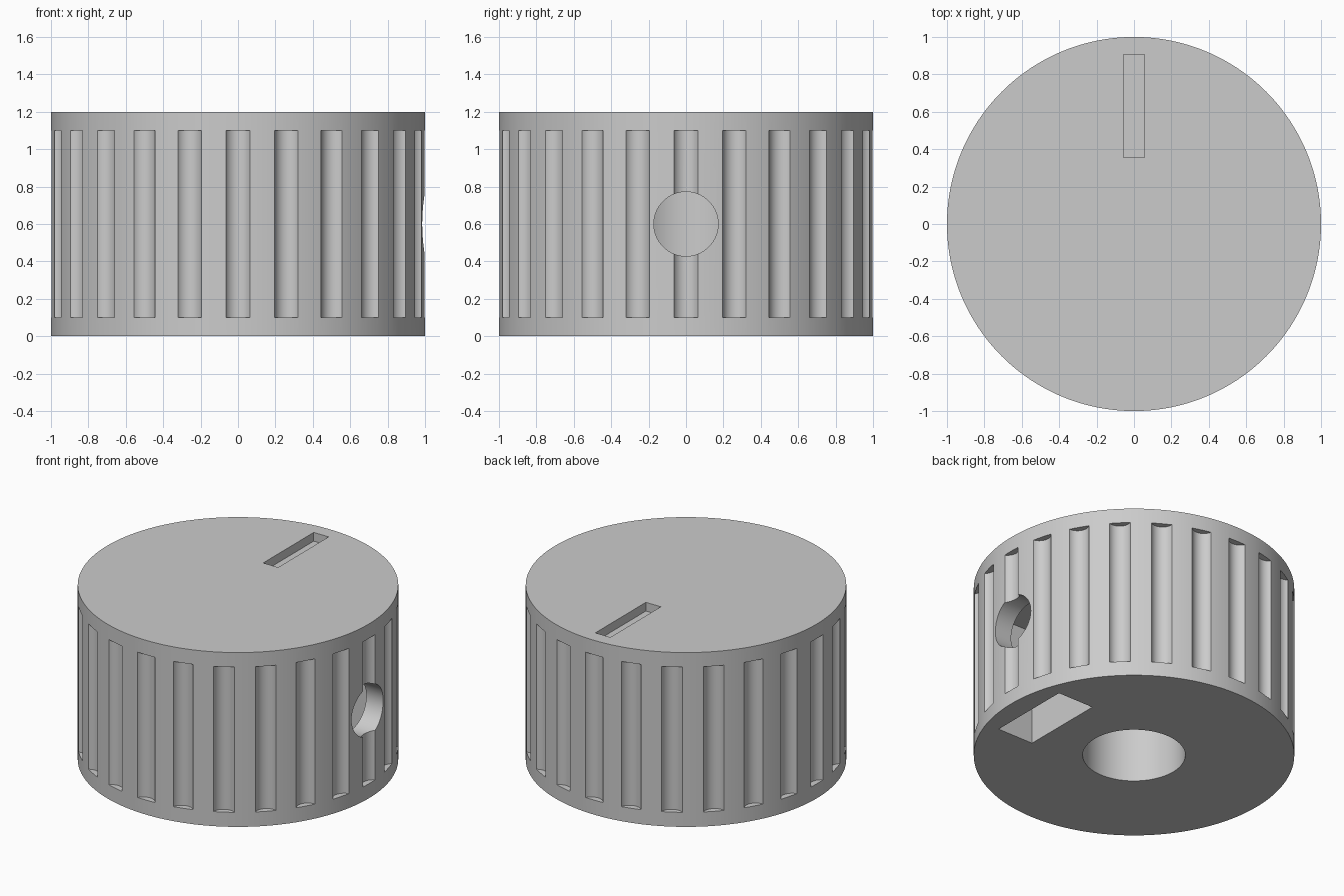
import bpy
import bmesh
from math import cos, sin, tau, pi
from mathutils import Matrix

cube = bpy.data.objects.get("Cube")
if cube:
    bpy.data.objects.remove(cube, do_unlink=True)

HEIGHT = 1.2
GROOVES = 24

grey = bpy.data.materials.new("light grey plastic")
grey.use_nodes = True
grey.diffuse_color = (0.6, 0.6, 0.6, 1)
grey.node_tree.nodes["Principled BSDF"].inputs["Base Color"].default_value = grey.diffuse_color


def add_cylinder(bm, radius, depth, matrix, sides):
    bmesh.ops.create_cone(bm, cap_ends=True, segments=sides, radius1=radius,
                          radius2=radius, depth=depth, matrix=matrix)


def add_box(bm, low, high):
    middle = [(a + b) / 2 for a, b in zip(low, high)]
    size = [b - a for a, b in zip(low, high)]
    bmesh.ops.create_cube(bm, size=1,
                          matrix=Matrix.Translation(middle) @ Matrix.Diagonal((*size, 1)))


def finish(bm, name):
    mesh = bpy.data.meshes.new(name)
    bm.to_mesh(mesh)
    bm.free()
    mesh.materials.append(grey)
    obj = bpy.data.objects.new(name, mesh)
    bpy.context.collection.objects.link(obj)
    return obj


# Knob body
bm = bmesh.new()
add_cylinder(bm, 1, HEIGHT, Matrix.Translation((0, 0, HEIGHT / 2)), 192)
knob = finish(bm, "knob_body")

cutters = []

# Grip grooves around the side
bm = bmesh.new()
for i in range(GROOVES):
    angle = tau * i / GROOVES
    place = Matrix.Translation((1.031 * cos(angle), 1.031 * sin(angle), HEIGHT / 2))
    add_cylinder(bm, 0.073, 1.0, place @ Matrix.Rotation(angle, 4, "Z"), 48)
cutters.append(finish(bm, "grip_groove_cutter"))

# Shaft bore from below
bm = bmesh.new()
add_cylinder(bm, 0.32, 2, Matrix.Translation((0, 0, 0)), 96)
cutters.append(finish(bm, "shaft_bore_cutter"))

# Nut slot from below
bm = bmesh.new()
add_box(bm, (0.585, -0.293, -0.1), (0.857, 0.293, 0.8))
cutters.append(finish(bm, "nut_slot_cutter"))

# Set screw hole from the side into the bore
bm = bmesh.new()
add_cylinder(bm, 0.172, 1.1, Matrix.Translation((0.65, 0, 0.6)) @ Matrix.Rotation(pi / 2, 4, "Y"), 64)
cutters.append(finish(bm, "screw_hole_cutter"))

# Pointer recess in the top
bm = bmesh.new()
add_box(bm, (-0.057, 0.355, HEIGHT - 0.06), (0.057, 0.905, HEIGHT + 0.1))
cutters.append(finish(bm, "pointer_recess_cutter"))

# Cut everything, then drop the cutters
bpy.ops.object.select_all(action="DESELECT")
knob.select_set(True)
bpy.context.view_layer.objects.active = knob
for cutter in cutters:
    cutter.hide_render = True
    cut = knob.modifiers.new(cutter.name, "BOOLEAN")
    cut.operation = "DIFFERENCE"
    cut.solver = "EXACT"
    cut.object = cutter
    bpy.ops.object.modifier_apply(modifier=cut.name)
    bpy.data.objects.remove(cutter, do_unlink=True)

bpy.ops.object.shade_smooth_by_angle(angle=pi / 6)
